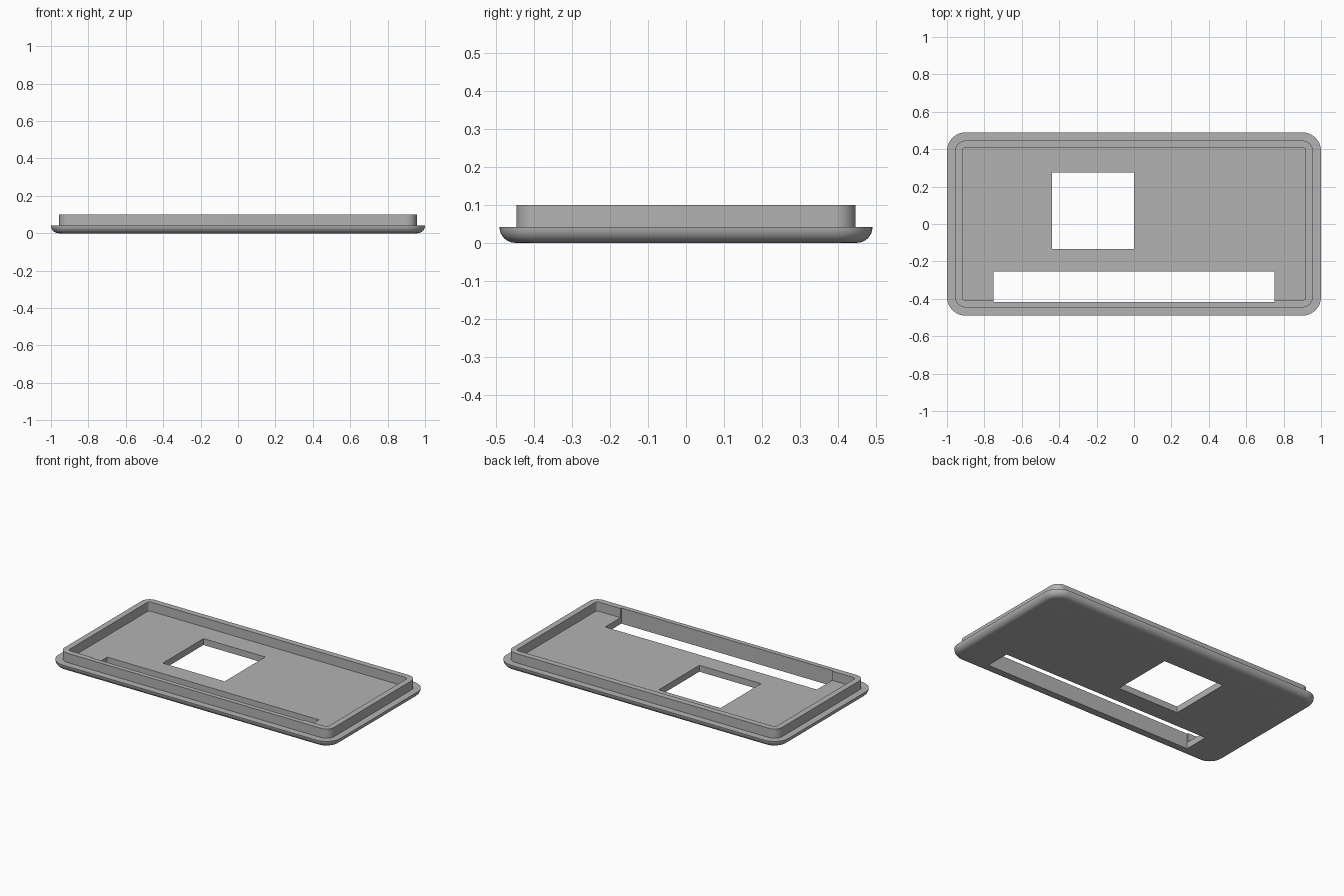
import bpy, bmesh
from math import sin, cos, pi, radians

cube = bpy.data.objects.get("Cube")
if cube:
    bpy.data.objects.remove(cube, do_unlink=True)

grey = bpy.data.materials.new("plain grey")
grey.use_nodes = True
colour = (0.45, 0.45, 0.45, 1)
grey.diffuse_color = colour
grey.node_tree.nodes["Principled BSDF"].inputs["Base Color"].default_value = colour

HALF_X, HALF_Y = 1.0, 0.49
LEDGE, TOP = 0.041, 0.1
CORNER_STEPS, EDGE_STEPS = 10, 8


def rounded_ring(bm, inset, radius, z):
    """Ring of vertices around a rounded rectangle, anticlockwise."""
    cx, cy = HALF_X - inset - radius, HALF_Y - inset - radius
    ring = []
    for i, (sx, sy) in enumerate(((1, 1), (-1, 1), (-1, -1), (1, -1))):
        for k in range(CORNER_STEPS + 1):
            a = (i + k / CORNER_STEPS) * pi / 2
            ring.append(bm.verts.new((sx * cx + radius * cos(a), sy * cy + radius * sin(a), z)))
    return ring


def add_object(name, bm):
    bmesh.ops.recalc_face_normals(bm, faces=bm.faces)
    mesh = bpy.data.meshes.new(name)
    bm.to_mesh(mesh)
    bm.free()
    mesh.materials.append(grey)
    obj = bpy.data.objects.new(name, mesh)
    bpy.context.collection.objects.link(obj)
    return obj


def box_cutter(name, x0, x1, y0, y1):
    bm = bmesh.new()
    bmesh.ops.create_cube(bm, size=1)
    for v in bm.verts:
        v.co.x = x1 if v.co.x > 0 else x0
        v.co.y = y1 if v.co.y > 0 else y0
        v.co.z = 0.3 if v.co.z > 0 else -0.2
    obj = add_object(name, bm)
    obj.hide_render = True
    return obj


# Cover profile: rounded underside, ledge, raised rim, sunken floor
profile = []
for k in range(EDGE_STEPS + 1):
    a = k / EDGE_STEPS * pi / 2
    inset = LEDGE * (1 - sin(a))
    profile.append((inset, 0.1 - inset, LEDGE * (1 - cos(a))))
profile += [(0.044, 0.056, LEDGE), (0.044, 0.056, TOP),
            (0.082, 0.018, TOP), (0.082, 0.018, LEDGE)]

bm = bmesh.new()
rings = [rounded_ring(bm, *p) for p in profile]
for low, high in zip(rings, rings[1:]):
    for i in range(len(low)):
        j = (i + 1) % len(low)
        bm.faces.new((low[i], low[j], high[j], high[i]))
bm.faces.new(rings[0][::-1])
bm.faces.new(rings[-1])
cover = add_object("cover_plate", bm)

# Square window and long slot, the slot nicking the inside of the front rim
cutters = [box_cutter("window_cutter", -0.438, 0.0, -0.135, 0.276),
           box_cutter("slot_cutter", -0.75, 0.75, -0.416, -0.253)]
bpy.ops.object.select_all(action="DESELECT")
cover.select_set(True)
bpy.context.view_layer.objects.active = cover
for cutter in cutters:
    mod = cover.modifiers.new(cutter.name, "BOOLEAN")
    mod.operation = "DIFFERENCE"
    mod.solver = "EXACT"
    mod.object = cutter
    bpy.ops.object.modifier_apply(modifier=mod.name)
    bpy.data.objects.remove(cutter, do_unlink=True)

bpy.ops.object.shade_smooth_by_angle(angle=radians(30))
